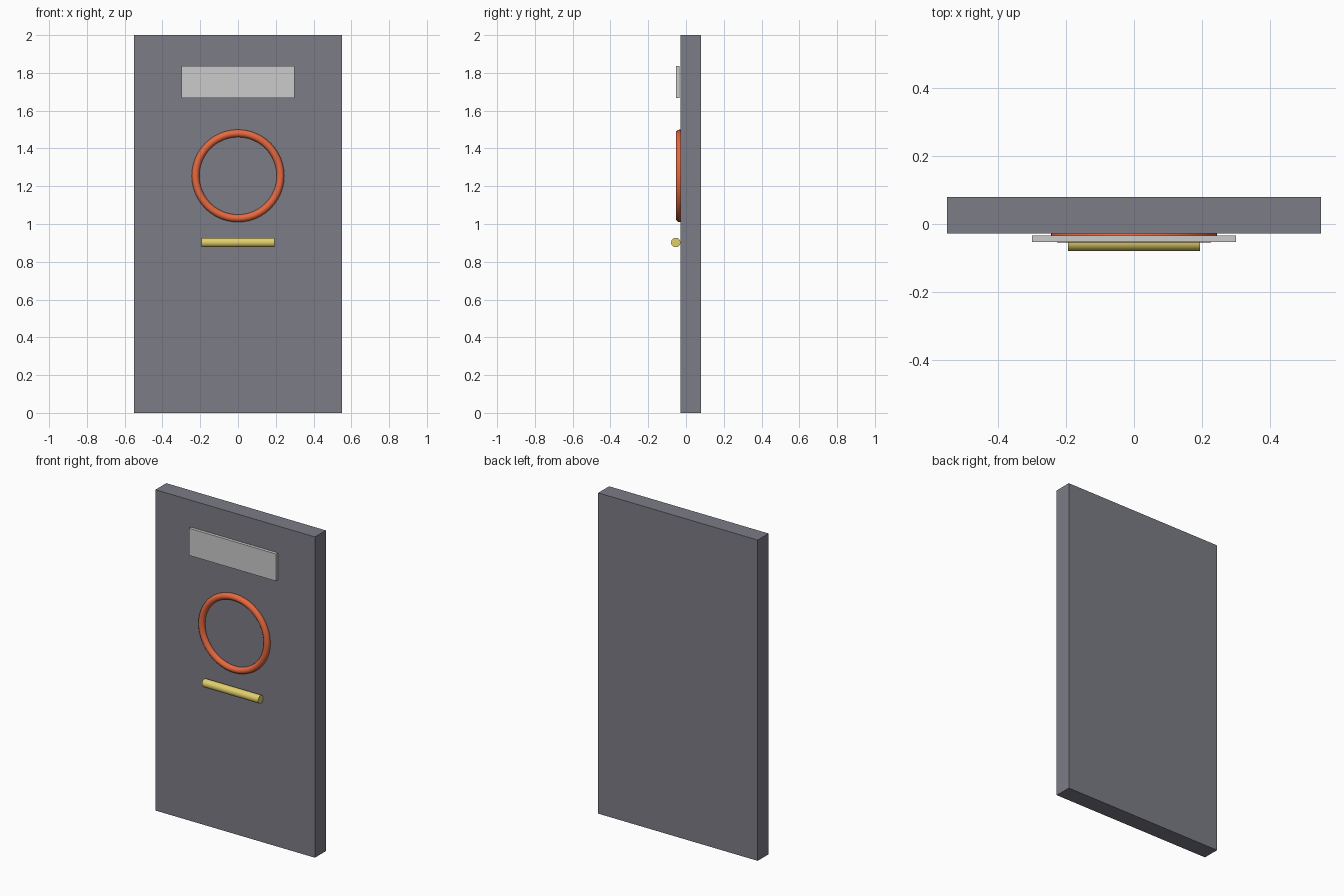
import bpy, math

if "Cube" in bpy.data.objects:
    bpy.data.objects.remove(bpy.data.objects["Cube"])


def finish(name, color=None, smooth=False):
    obj = bpy.context.object
    obj.name = name
    if smooth:
        bpy.ops.object.shade_smooth_by_angle(angle=math.radians(40))
    if color:
        mat = bpy.data.materials.new(name + "_paint")
        mat.diffuse_color = (*color, 1)
        mat.use_nodes = True
        mat.node_tree.nodes["Principled BSDF"].inputs["Base Color"].default_value = mat.diffuse_color
        obj.data.materials.append(mat)
    return obj


def box(name, x, y, z, color=None):
    """Box spanning the given (min, max) ranges."""
    spans = (x, y, z)
    bpy.ops.mesh.primitive_cube_add(size=1, location=[(a + b) / 2 for a, b in spans])
    bpy.context.object.scale = [b - a for a, b in spans]
    bpy.ops.object.transform_apply(location=False, rotation=False, scale=True)
    return finish(name, color)


# Main slab
box("door_panel", (-0.55, 0.55), (-0.028, 0.079), (0, 2), (0.2, 0.2, 0.24))

# Upper plate, sitting just off the slab
box("name_plate", (-0.30, 0.30), (-0.053, -0.034), (1.667, 1.836))

# Ring ornament, partly sunk into the slab
bpy.ops.mesh.primitive_torus_add(
    major_radius=0.225, minor_radius=0.02, major_segments=48, minor_segments=12,
    location=(0, -0.034, 1.255), rotation=(math.pi / 2, 0, 0))
finish("ring", (0.8, 0.14, 0.05), smooth=True)

# Horizontal handle bar
bpy.ops.mesh.primitive_cylinder_add(
    vertices=32, radius=0.025, depth=0.388,
    location=(0, -0.054, 0.902), rotation=(0, math.pi / 2, 0))
finish("handle_bar", (0.75, 0.62, 0.15), smooth=True)
